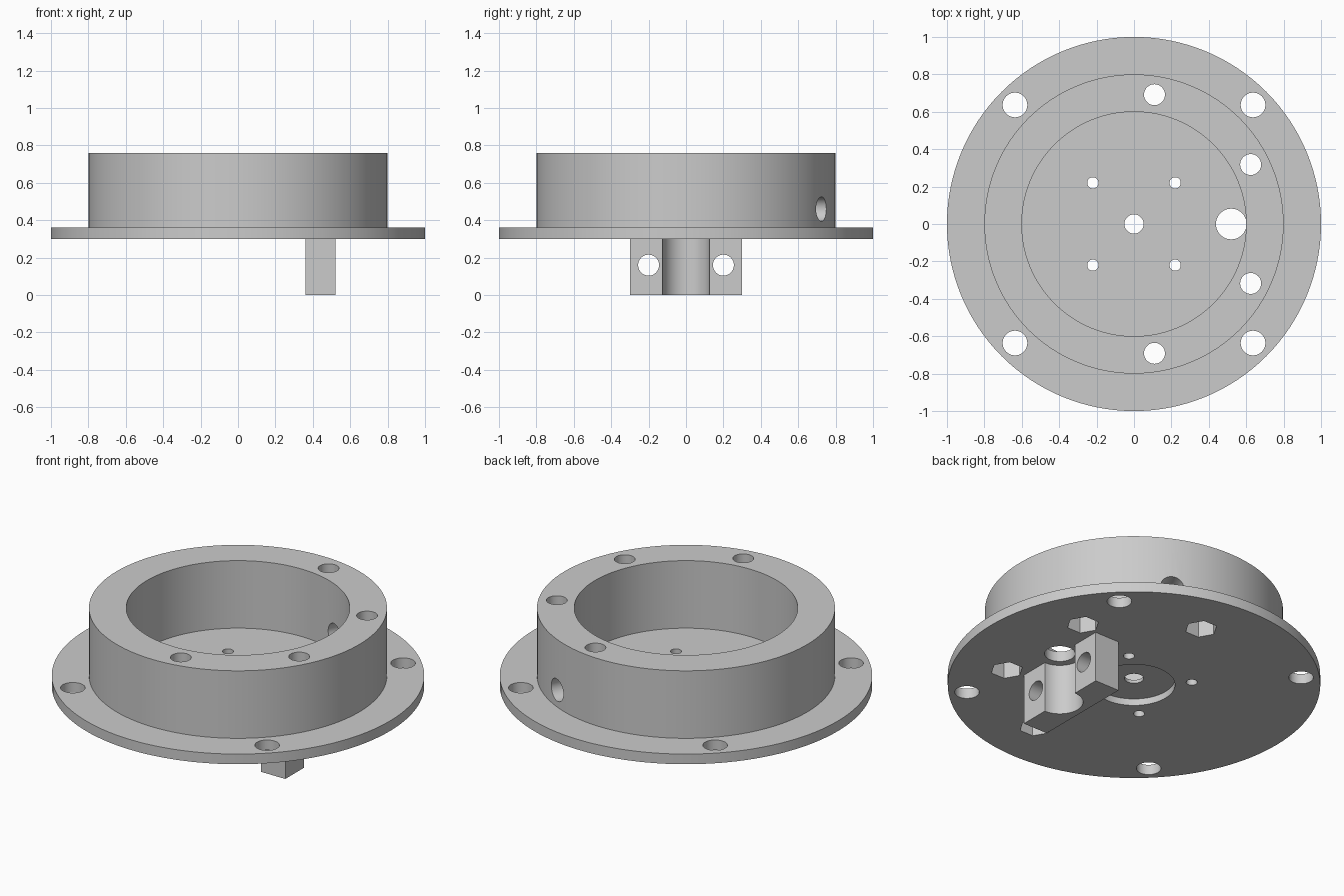
import bpy, bmesh, math
from mathutils import Matrix, Vector

cube = bpy.data.objects.get("Cube")
if cube:
    bpy.data.objects.remove(cube, do_unlink=True)

grey = bpy.data.materials.new("plain_grey")
grey.use_nodes = True
colour = (0.6, 0.6, 0.6, 1)
grey.diffuse_color = colour
grey.node_tree.nodes["Principled BSDF"].inputs["Base Color"].default_value = colour


def add_object(name, bm):
    bmesh.ops.recalc_face_normals(bm, faces=bm.faces)
    mesh = bpy.data.meshes.new(name)
    bm.to_mesh(mesh)
    bm.free()
    mesh.materials.append(grey)
    obj = bpy.data.objects.new(name, mesh)
    bpy.context.collection.objects.link(obj)
    return obj


def add_rod(bm, start, end, radius, sides=48):
    """Closed prism between two points."""
    start, end = Vector(start), Vector(end)
    axis = end - start
    turn = axis.to_track_quat('Z', 'Y').to_matrix().to_4x4()
    bmesh.ops.create_cone(bm, cap_ends=True, segments=sides, radius1=radius, radius2=radius,
                          depth=axis.length,
                          matrix=Matrix.Translation((start + end) / 2) @ turn)


def upright(bm, x, y, radius, low, high, sides=48):
    add_rod(bm, (x, y, low), (x, y, high), radius, sides)


def cut(target, bm):
    """Subtract a set of separate solids from the target."""
    cutter = add_object("cutter", bm)
    cutter.hide_render = True
    mod = target.modifiers.new("cut", 'BOOLEAN')
    mod.operation, mod.solver, mod.object = 'DIFFERENCE', 'EXACT', cutter
    bpy.context.view_layer.objects.active = target
    bpy.ops.object.modifier_apply(modifier=mod.name)
    bpy.data.objects.remove(cutter, do_unlink=True)


def polar(radius, degrees):
    a = math.radians(degrees)
    return radius * math.cos(a), radius * math.sin(a)


# Flanged housing: floor, raised ring and shallow recess underneath
profile = [(0, .34), (.22, .34), (.22, .3), (1, .3), (1, .36),
           (.8, .36), (.8, .76), (.6, .76), (.6, .36), (0, .36)]
bm = bmesh.new()
verts = [bm.verts.new((r, 0, z)) for r, z in profile]
edges = [bm.edges.new(pair) for pair in zip(verts, verts[1:])]
bmesh.ops.spin(bm, geom=verts + edges, cent=(0, 0, 0), axis=(0, 0, 1),
               angle=math.tau, steps=128, use_merge=True)
bmesh.ops.remove_doubles(bm, verts=bm.verts, dist=1e-4)
housing = add_object("flanged_housing", bm)

# Through holes: flange, ring, floor, centre and cable opening
bolts = [polar(.7, a) for a in (-81, -27, 27, 81)]
bm = bmesh.new()
for k in range(4):
    upright(bm, *polar(.9, 45 + 90 * k), .066, .2, .5)
    upright(bm, *polar(.311, 45 + 90 * k), .03, .2, .5)
for x, y in bolts:
    upright(bm, x, y, .056, .2, .9)
upright(bm, 0, 0, .051, .2, .5)
upright(bm, .52, 0, .082, .2, .45)
cut(housing, bm)

# Hexagonal nut pockets below the ring, with a corner on the x axis
bm = bmesh.new()
for x, y in bolts:
    hexagon = bmesh.ops.create_cone(bm, cap_ends=True, segments=6, radius1=.088,
                                    radius2=.088, depth=.24)["verts"]
    bmesh.ops.rotate(bm, verts=hexagon, matrix=Matrix.Rotation(
        -math.atan2(hexagon[0].co.y, hexagon[0].co.x), 3, 'Z'))
    bmesh.ops.translate(bm, verts=hexagon, vec=(x, y, .3))
cut(housing, bm)

# Radial hole through the ring wall
bm = bmesh.new()
add_rod(bm, (*polar(.5, 65), .46), (*polar(.95, 65), .46), .065)
cut(housing, bm)

# Clamp bracket with a half-round groove and two cross holes
bm = bmesh.new()
bmesh.ops.create_cube(bm, size=1, matrix=Matrix.Translation((.44, 0, .15))
                      @ Matrix.Diagonal((.16, .6, .3, 1)))
bracket = add_object("clamp_bracket", bm)
bm = bmesh.new()
upright(bm, .52, 0, .125, -.1, .4, 64)
for side in (-1, 1):
    add_rod(bm, (.2, .2 * side, .16), (.7, .2 * side, .16), .056)
cut(bracket, bm)

for obj in (housing, bracket):
    bpy.ops.object.select_all(action='DESELECT')
    obj.select_set(True)
    bpy.context.view_layer.objects.active = obj
    bpy.ops.object.shade_smooth_by_angle(angle=math.radians(30))
